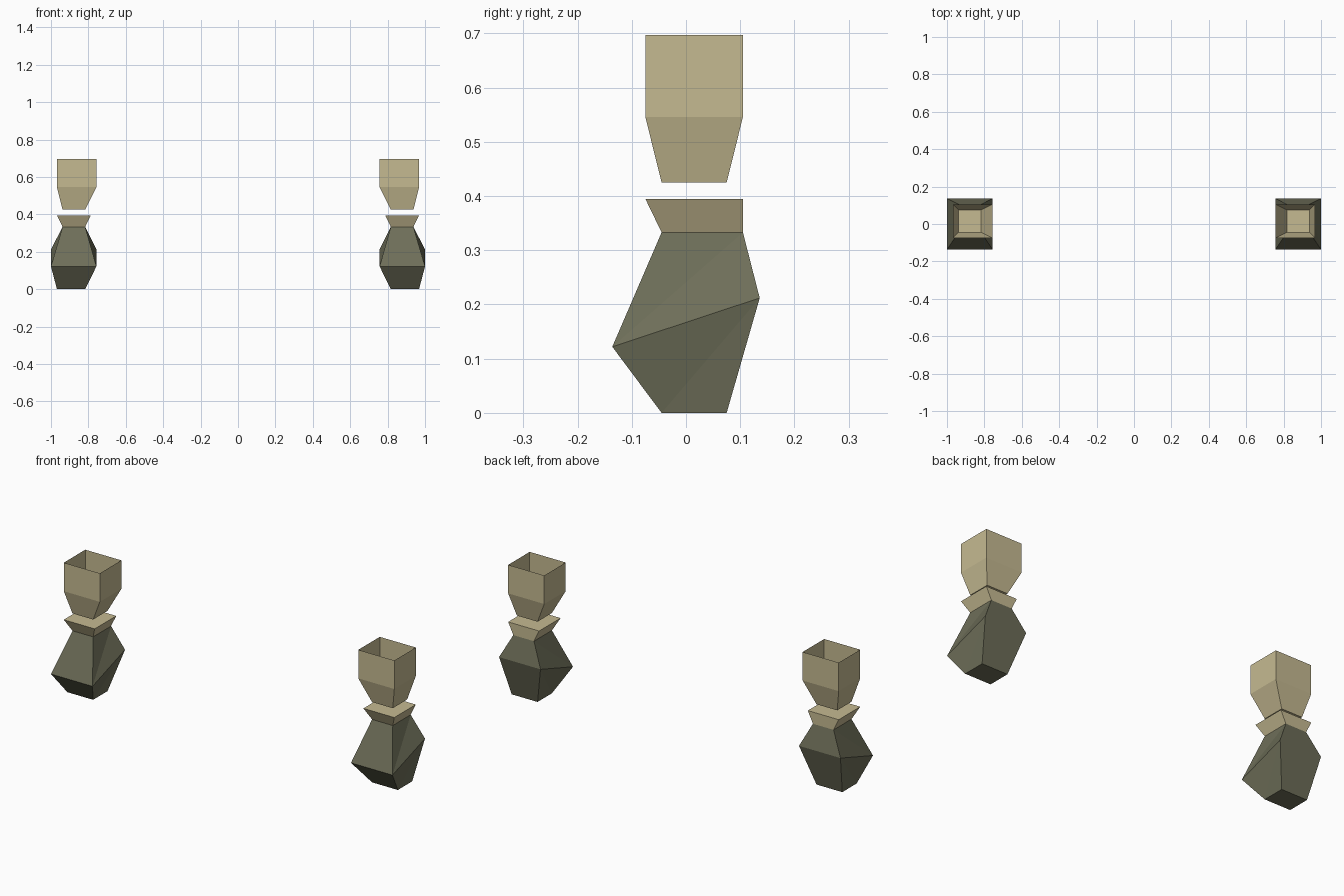
import bpy, bmesh

if "Cube" in bpy.data.objects:
    bpy.data.objects.remove(bpy.data.objects["Cube"])

def material(name, rgb):
    m = bpy.data.materials.new(name)
    m.diffuse_color = (*rgb, 1)
    m.use_nodes = True
    m.node_tree.nodes["Principled BSDF"].inputs["Base Color"].default_value = m.diffuse_color
    return m

beige = material("beige cloth", (0.56, 0.49, 0.285))
olive = material("dark olive", (0.155, 0.157, 0.099))

def ring(bm, x0, x1, y0, y1, z_front, z_back):
    return [bm.verts.new(p) for p in ((x0, y0, z_front), (x1, y0, z_front),
                                      (x1, y1, z_back), (x0, y1, z_back))]

def loft(name, side, rings, mat, cap_bottom, cap_top, split=False):
    """Four-sided tube through rings; side = -1 mirrors it to the left."""
    bm = bmesh.new()
    rs = [ring(bm, *r) for r in rings]
    for k, (a, b) in enumerate(zip(rs, rs[1:])):
        for i in range(4):
            j = (i + 1) % 4
            if split and i in (1, 3):
                # side panels fold from the lower front to the upper back corner
                if i == 1:
                    bm.faces.new((a[i], a[j], b[j]))
                    bm.faces.new((a[i], b[j], b[i]))
                else:
                    bm.faces.new((a[i], a[j], b[i]))
                    bm.faces.new((a[j], b[j], b[i]))
            else:
                bm.faces.new((a[i], a[j], b[j], b[i]))
    if cap_bottom:
        bm.faces.new(rs[0][::-1])
    if cap_top:
        bm.faces.new(rs[-1])
    for v in bm.verts:
        v.co.x *= side
    if side < 0:
        bmesh.ops.reverse_faces(bm, faces=bm.faces[:])
    me = bpy.data.meshes.new(name)
    bm.to_mesh(me)
    bm.free()
    me.materials.append(mat)
    bpy.context.collection.objects.link(bpy.data.objects.new(name, me))

for side, label in ((1, "right"), (-1, "left")):
    # faceted glove, bulging lower at the front than at the back
    loft(label + "_glove", side, [
        (0.817, 0.968, -0.045, 0.075, 0.0, 0.0),
        (0.757, 1.0, -0.136, 0.136, 0.122, 0.212),
        (0.817, 0.938, -0.045, 0.105, 0.333, 0.333)], olive, True, False, True)
    # flared cuff with closed top
    loft(label + "_cuff", side, [
        (0.817, 0.938, -0.045, 0.105, 0.333, 0.333),
        (0.787, 0.968, -0.075, 0.105, 0.395, 0.395)], beige, False, True)
    # open-topped sleeve, tapering to a closed wrist
    loft(label + "_sleeve", side, [
        (0.817, 0.938, -0.045, 0.075, 0.425, 0.425),
        (0.757, 0.968, -0.075, 0.105, 0.546, 0.546),
        (0.757, 0.968, -0.075, 0.105, 0.697, 0.697)], beige, True, False)
